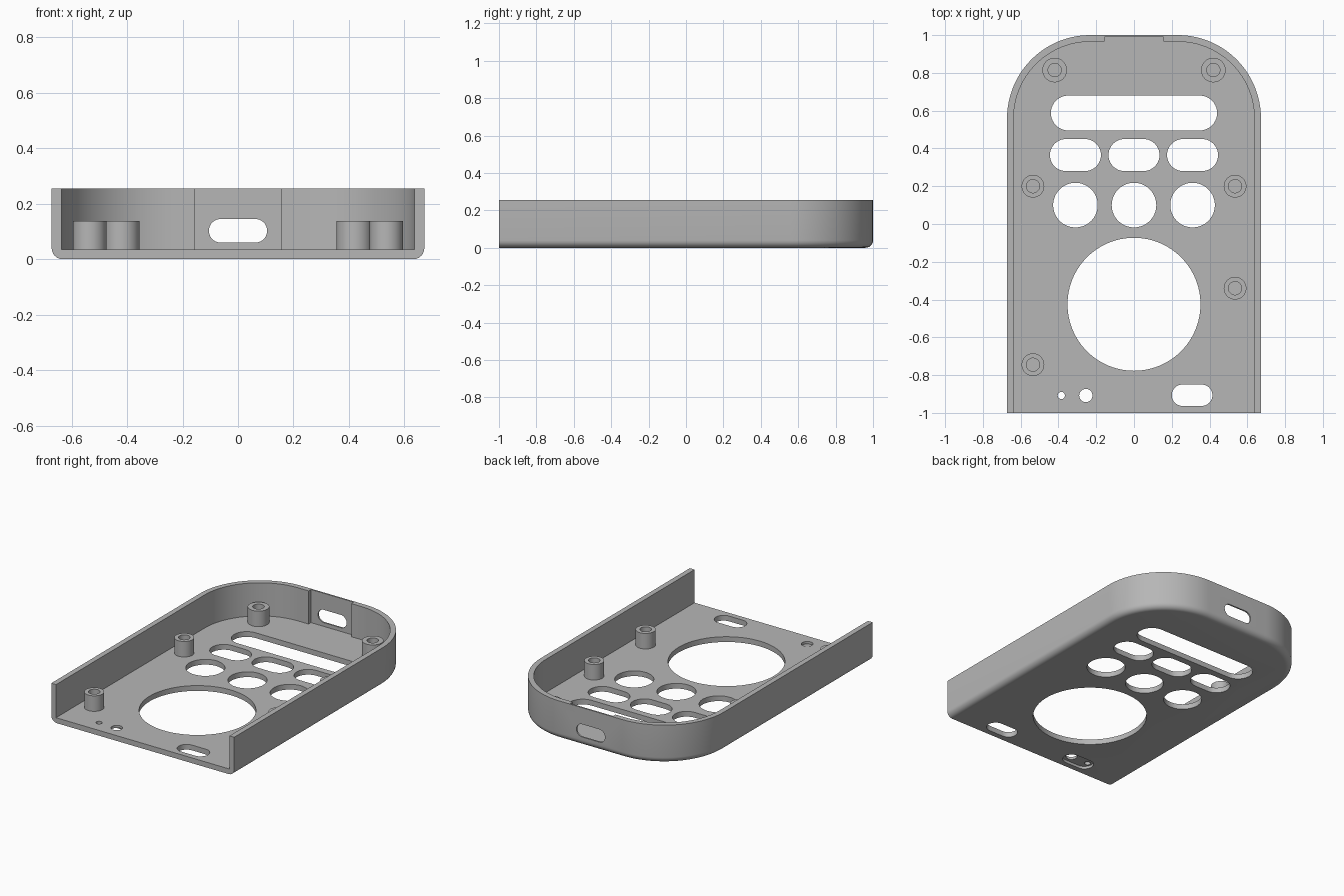
import bpy, bmesh
from math import pi, cos, sin
from mathutils import Matrix

cube = bpy.data.objects.get("Cube")
if cube:
    bpy.data.objects.remove(cube, do_unlink=True)

HALF_W, CORNER, HEIGHT = 0.672, 0.44, 0.255
WALL, FILLET = 0.035, 0.04

grey = bpy.data.materials.new("plain grey")
grey.use_nodes = True
grey.diffuse_color = (0.47, 0.47, 0.47, 1)
grey.node_tree.nodes["Principled BSDF"].inputs["Base Color"].default_value = grey.diffuse_color


def arc(cx, cy, r, start, end, steps):
    return [(cx + r * cos(start + (end - start) * i / steps),
             cy + r * sin(start + (end - start) * i / steps)) for i in range(steps + 1)]


def outline(inset, front=-1.0):
    """Open-ended tray outline: square front, two big round rear corners."""
    w, cx, cy, r = HALF_W - inset, HALF_W - CORNER, 1 - CORNER, CORNER - inset
    return ([(-w, front), (w, front)] + arc(cx, cy, r, 0, pi / 2, 24)
            + arc(-cx, cy, r, pi / 2, pi, 24))


def circle(x, y, r, n=64):
    return arc(x, y, r, 0, 2 * pi, n)[:-1]


def pill(x0, x1, y0, y1):
    r, cy = (y1 - y0) / 2, (y0 + y1) / 2
    return (arc(x1 - r, cy, r, -pi / 2, pi / 2, 20)
            + arc(x0 + r, cy, r, pi / 2, 3 * pi / 2, 20))


def loft(name, levels, matrix=None):
    """Skin a stack of (outline, z) loops and cap both ends."""
    bm = bmesh.new()
    loops = [[bm.verts.new((x, y, z)) for x, y in pts] for pts, z in levels]
    n = len(loops[0])
    for a, b in zip(loops, loops[1:]):
        for i in range(n):
            j = (i + 1) % n
            bm.faces.new((a[i], a[j], b[j], b[i]))
    bm.faces.new(loops[0][::-1])
    bm.faces.new(loops[-1])
    if matrix:
        bm.transform(matrix)
    bmesh.ops.recalc_face_normals(bm, faces=bm.faces)
    mesh = bpy.data.meshes.new(name)
    bm.to_mesh(mesh)
    bm.free()
    mesh.materials.append(grey)
    obj = bpy.data.objects.new(name, mesh)
    bpy.context.scene.collection.objects.link(obj)
    return obj


def cut(target, pts, z0, z1, matrix=None):
    """Subtract a prism from the target and discard the cutter."""
    cutter = loft("cutter", [(pts, z0), (pts, z1)], matrix)
    cutter.hide_render = True
    mod = target.modifiers.new("cut", 'BOOLEAN')
    mod.operation, mod.solver, mod.object = 'DIFFERENCE', 'EXACT', cutter
    bpy.context.view_layer.update()
    deps = bpy.context.evaluated_depsgraph_get()
    mesh = bpy.data.meshes.new_from_object(target.evaluated_get(deps))
    target.modifiers.clear()
    target.data = mesh
    bpy.data.objects.remove(cutter, do_unlink=True)


def smooth(obj):
    bpy.ops.object.select_all(action='DESELECT')
    obj.select_set(True)
    bpy.context.view_layer.objects.active = obj
    bpy.ops.object.shade_smooth_by_angle(angle=pi / 6)


# Tray body with a rounded lower edge
levels = []
for k in range(7):
    t = k / 6 * pi / 2
    levels.append((outline(FILLET * (1 - sin(t))), FILLET * (1 - cos(t))))
shell = loft("case_shell", levels + [(outline(0), HEIGHT)])

# Cavity, open at the front and top
cut(shell, outline(WALL, -1.2), WALL, 0.4)

# Thinned area of the rear wall and its port slot
cut(shell, [(-0.157, 0.9), (0.157, 0.9), (0.157, 0.99), (-0.157, 0.99)], WALL, 0.4)
cut(shell, pill(-0.105, 0.105, 0.06, 0.145), -1.1, -0.9, Matrix.Rotation(pi / 2, 4, 'X'))

# Floor openings: display slot, button rows, dial, switch slot
openings = [pill(-0.44, 0.44, 0.495, 0.68), circle(0, -0.425, 0.352, 96),
            pill(0.2, 0.415, -0.963, -0.85)]
for x in (-0.31, 0, 0.31):
    openings += [pill(x - 0.135, x + 0.135, 0.28, 0.45), circle(x, 0.1, 0.118)]
# Small pin holes
openings += [circle(-0.385, -0.908, 0.019, 32), circle(-0.255, -0.908, 0.035, 32)]
for pts in openings:
    cut(shell, pts, -0.1, 0.1)

# Shallow recess under the pin holes
cut(shell, pill(-0.415, -0.2, -0.963, -0.85), -0.1, 0.018)
smooth(shell)

# Screw bosses with blind holes
bosses = {"rear_right": (-0.42, 0.815, 0.065), "rear_left": (0.42, 0.815, 0.065),
          "middle_right": (-0.535, 0.2, 0.06), "middle_left": (0.535, 0.2, 0.06),
          "lower_left": (0.535, -0.34, 0.06), "front_right": (-0.535, -0.745, 0.06)}
for name, (x, y, r) in bosses.items():
    outer, bore = circle(x, y, r, 48), circle(x, y, 0.035, 48)
    smooth(loft("screw_boss_" + name,
                [(outer, 0.03), (outer, 0.138), (bore, 0.138), (bore, 0.04)]))
